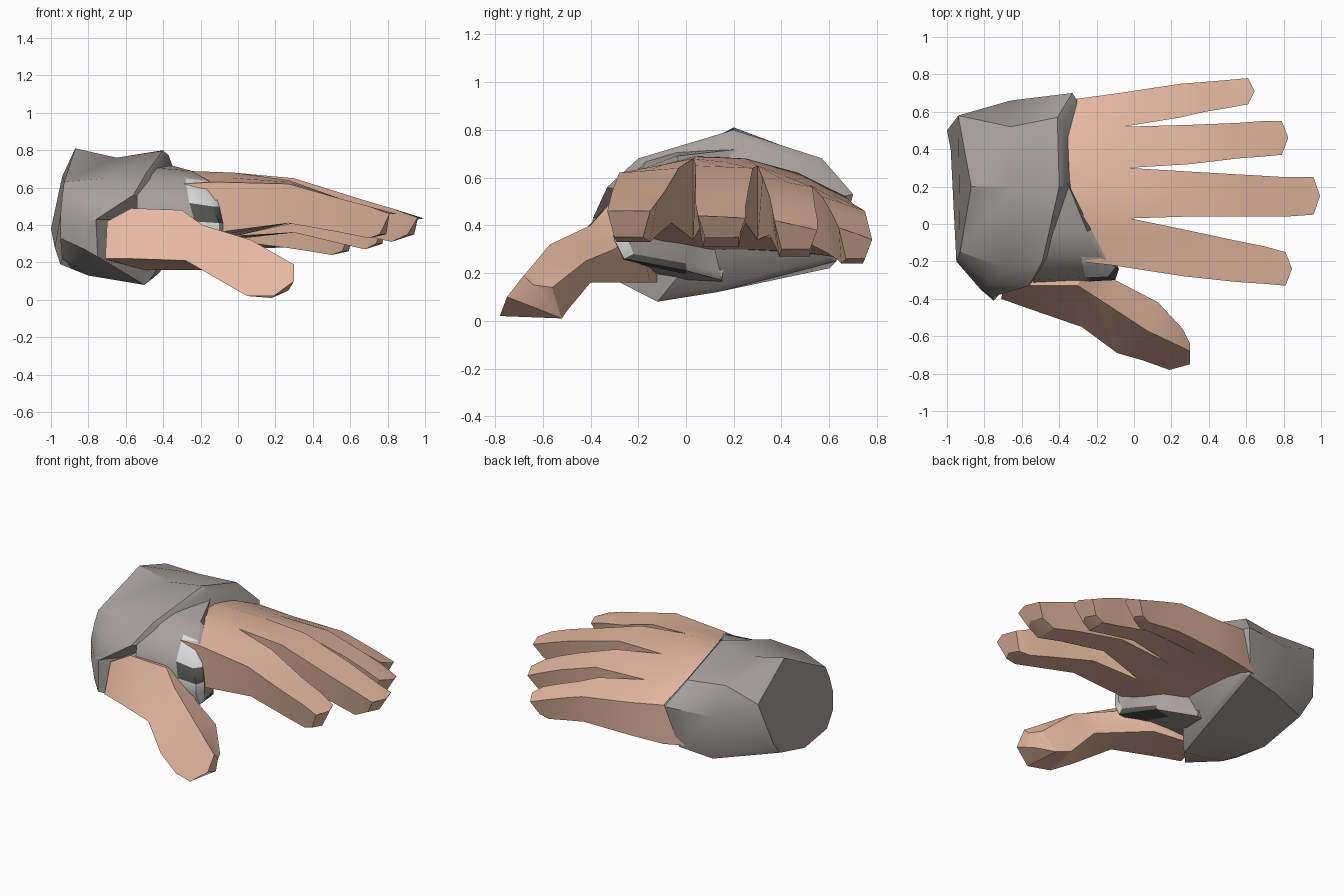
import bpy
import bmesh
from mathutils import Vector

default_cube = bpy.data.objects.get("Cube")
if default_cube:
    bpy.data.objects.remove(default_cube, do_unlink=True)

UNIT = 0.01  # all profile points below are given in hundredths


def make_material(name, red, green, blue):
    material = bpy.data.materials.new(name)
    material.use_nodes = True
    colour = (red, green, blue, 1)
    material.diffuse_color = colour
    shader = material.node_tree.nodes["Principled BSDF"]
    shader.inputs["Base Color"].default_value = colour
    shader.inputs["Roughness"].default_value = 0.8
    return material


def loft(bm, rings, skip_sides=(), cap_start=False, cap_end=False, side_materials=None):
    """Bridge consecutive rings of points with quads, optionally capping the ends."""
    rows = [[bm.verts.new(Vector(point) * UNIT) for point in ring] for ring in rings]
    count = len(rows[0])
    for near, far in zip(rows, rows[1:]):
        for side in range(count):
            if side in skip_sides:
                continue
            following = (side + 1) % count
            face = bm.faces.new((near[side], near[following], far[following], far[side]))
            if side_materials:
                face.material_index = side_materials[side]
    if cap_start:
        bm.faces.new(rows[0])
    if cap_end:
        bm.faces.new(reversed(rows[-1]))


def finish(bm, name, materials, angle=0.5):
    """Weld the mesh, make its object and shade it smooth except at sharp edges."""
    bmesh.ops.remove_doubles(bm, verts=bm.verts, dist=0.0005)
    bmesh.ops.recalc_face_normals(bm, faces=bm.faces)
    mesh = bpy.data.meshes.new(name)
    bm.to_mesh(mesh)
    bm.free()
    for material in materials:
        mesh.materials.append(material)
    part = bpy.data.objects.new(name, mesh)
    bpy.context.collection.objects.link(part)
    bpy.ops.object.select_all(action="DESELECT")
    part.select_set(True)
    bpy.context.view_layer.objects.active = part
    bpy.ops.object.shade_smooth_by_angle(angle=angle)


def midpoint(first, second, push=0):
    middle = (Vector(first) + Vector(second)) / 2
    middle.x += push
    return middle


def ring_from_corners(top_in, top_out, bottom_out, bottom_in, push=0):
    """Six-point cross-section: four corners and pushed-out top and bottom middles."""
    return [top_in, midpoint(top_in, top_out, push), top_out,
            bottom_out, midpoint(bottom_out, bottom_in, push), bottom_in]


def finger_section(x, inner, outer, top_inner, top_outer, bottom, push=0):
    """Finger cross-section, narrower at the underside and slanted at the tip."""
    taper = 3
    setback = 1.5 * push
    return ring_from_corners((x, inner, top_inner), (x, outer, top_outer),
                             (x - setback, outer - taper, bottom),
                             (x - setback, inner + taper, bottom), push)


skin = make_material("warm skin", 0.78, 0.475, 0.352)
grey = make_material("glove grey", 0.385, 0.358, 0.345)
pale = make_material("pale patch", 0.7, 0.7, 0.7)
dark = make_material("dark patch", 0.09, 0.088, 0.085)

# Palm rows: x, y, top and bottom at each boundary between neighbouring fingers
palm_rows = [
    [(-60, -18, 60, 28), (-60, 3, 66, 28), (-60, 22, 66, 28), (-60, 40, 60, 28), (-60, 58, 50, 28)],
    [(-30, -20, 62, 31), (-30, 4, 69, 30), (-30, 25, 68, 30), (-30, 47, 62, 29), (-30, 67, 52, 26)],
    [(-12, -22, 63, 36), (-2, 3, 68, 34), (-3, 30, 65, 34), (-6, 52, 57, 32), (-8, 70, 49, 27)],
]

# Finger sections: x, inner y, outer y, inner top, outer top, bottom
fingers = [
    [(27, -28, -3, 62, 64, 41), (55, -31, -9, 54, 54, 36), (70, -32, -12, 50, 50, 33), (81, -33, -15, 46, 46, 35)],
    [(30, 4, 28, 65, 64, 41), (65, 4, 26, 54, 54, 35), (82, 4, 25, 49, 48, 31), (96, 5, 25, 44, 43, 35)],
    [(30, 32, 53, 60, 56, 36), (55, 35, 54, 52, 48, 30), (68, 36, 55, 47, 43, 27), (79, 37, 55, 42, 38, 30)],
    [(25, 57, 75, 52, 46, 28), (38, 60, 76, 47, 42, 26), (50, 62, 77, 43, 38, 24), (61, 64, 78, 39, 34, 26)],
]


def palm_section(row, index):
    (xa, ya, top_a, low_a), (xb, yb, top_b, low_b) = row[index:index + 2]
    return ring_from_corners((xa, ya, top_a), (xb, yb, top_b), (xb, yb, low_b), (xa, ya, low_a))


# Palm and four fingers as one welded skin
OUTER_SIDE, INNER_SIDE = 2, 5
hand = bmesh.new()
for index, sections in enumerate(fingers):
    strip = [palm_section(row, index) for row in palm_rows]
    hidden = set()
    if index > 0:
        hidden.add(INNER_SIDE)
    if index < len(fingers) - 1:
        hidden.add(OUTER_SIDE)
    loft(hand, strip, skip_sides=hidden, cap_start=True)
    tip = finger_section(*sections[-1], push=3.5)
    body = [finger_section(*section) for section in sections[:-1]]
    loft(hand, [strip[-1]] + body + [tip], cap_end=True)
finish(hand, "palm_and_fingers", [skin])

# Thumb: front top, front bottom, back bottom, back top at each joint
thumb = bmesh.new()
loft(thumb, [
    [(-70, -35, 42), (-71, -40, 22), (-60, -10, 18), (-60, -10, 45)],
    [(-57, -33, 49), (-57, -45, 22), (-50, -12, 16), (-50, -12, 46)],
    [(-30, -33, 48), (-28, -55, 21), (-28, -15, 16), (-25, -20, 40)],
    [(-19, -40, 40), (-9, -69, 10), (-2, -40, 16), (-10, -30, 30)],
    [(7, -57, 32), (5, -73, 2), (8, -50, 4), (13, -42, 25)],
    [(28, -67, 20), (19, -78, 2), (18, -52, 1), (26, -56, 14)],
    [(30, -68, 19), (30, -75, 10), (27, -62, 5), (30, -64, 15)],
], cap_start=True, cap_end=True)
finish(thumb, "thumb", [skin])

# Glove cuff: wrist end, middle and flared opening, each starting at the top
wrist_end = [(-87, 20, 81), (-94, 58, 66), (-100, 50, 38), (-98, 40, 28), (-95, 10, 19),
             (-94, -15, 22), (-95, -20, 33), (-95, -20, 45), (-94, -18, 55), (-93, -15, 63)]
middle = [(-65, 20, 76), (-66, 52, 69), (-66, 66, 53), (-62, 60, 22), (-75, 20, 16),
          (-80, -12, 13), (-82, -35, 27), (-82, -35, 42), (-76, -33, 54), (-70, -23, 65)]
opening = [(-40, 20, 80), (-41, 57, 68), (-33, 70, 53), (-39, 63, 25), (-45, 13, 12),
           (-50, -12, 8), (-75, -41, 23), (-76, -39, 43), (-56, -33, 56), (-49, -20, 68)]
cuff_axis = Vector((-45, 17, 43))
palm_core = Vector((-25, 17, 43))


def shrink(ring, amount, forward):
    """Pull a ring inwards around the cuff axis and shift it along x."""
    result = []
    for point in ring:
        inner = Vector(point).lerp(cuff_axis, amount)
        inner.x = point[0] + forward
        result.append(inner)
    return result


rim = shrink(opening, 0.08, 3)
lining = [point.lerp(palm_core, 0.8) for point in rim]
cuff = bmesh.new()
loft(cuff, [wrist_end, middle, opening, rim, lining], cap_start=True, cap_end=True)
finish(cuff, "glove_cuff", [grey], angle=0.6)

# Glove web between the thumb and the first finger, with a banded front edge
web_back = [(-45, 22, 73), (-50, -4, 71), (-52, -17, 67), (-54, -30, 56), (-54, -32, 44),
            (-53, -32, 34), (-52, -28, 24), (-50, 0, 16), (-48, 15, 15)]
web_front = [(-36, 23, 72), (-25, -4, 69), (-18, -18, 64), (-14, -28, 50), (-10, -30, 41),
             (-10, -30, 34), (-10, -26, 26), (-18, 0, 21), (-38, 15, 17)]
web_lip = [(-36, 21, 69), (-23, -3, 67), (-14, -20, 63), (-10, -23, 50), (-8, -24, 41),
           (-8, -24, 34), (-9, -22, 28), (-18, 0, 24), (-38, 14, 21)]
web_seam = [Vector(back).lerp(Vector(front), 0.7) for back, front in zip(web_back, web_front)]
GREY, PALE, DARK = range(3)
bands = [GREY, GREY, PALE, DARK, PALE, PALE, DARK, GREY, GREY]
web = bmesh.new()
loft(web, [web_back, web_seam], cap_start=True)
loft(web, [web_seam, web_front, web_lip], cap_end=True, side_materials=bands)
finish(web, "thumb_web", [grey, pale, dark], angle=0.7)
